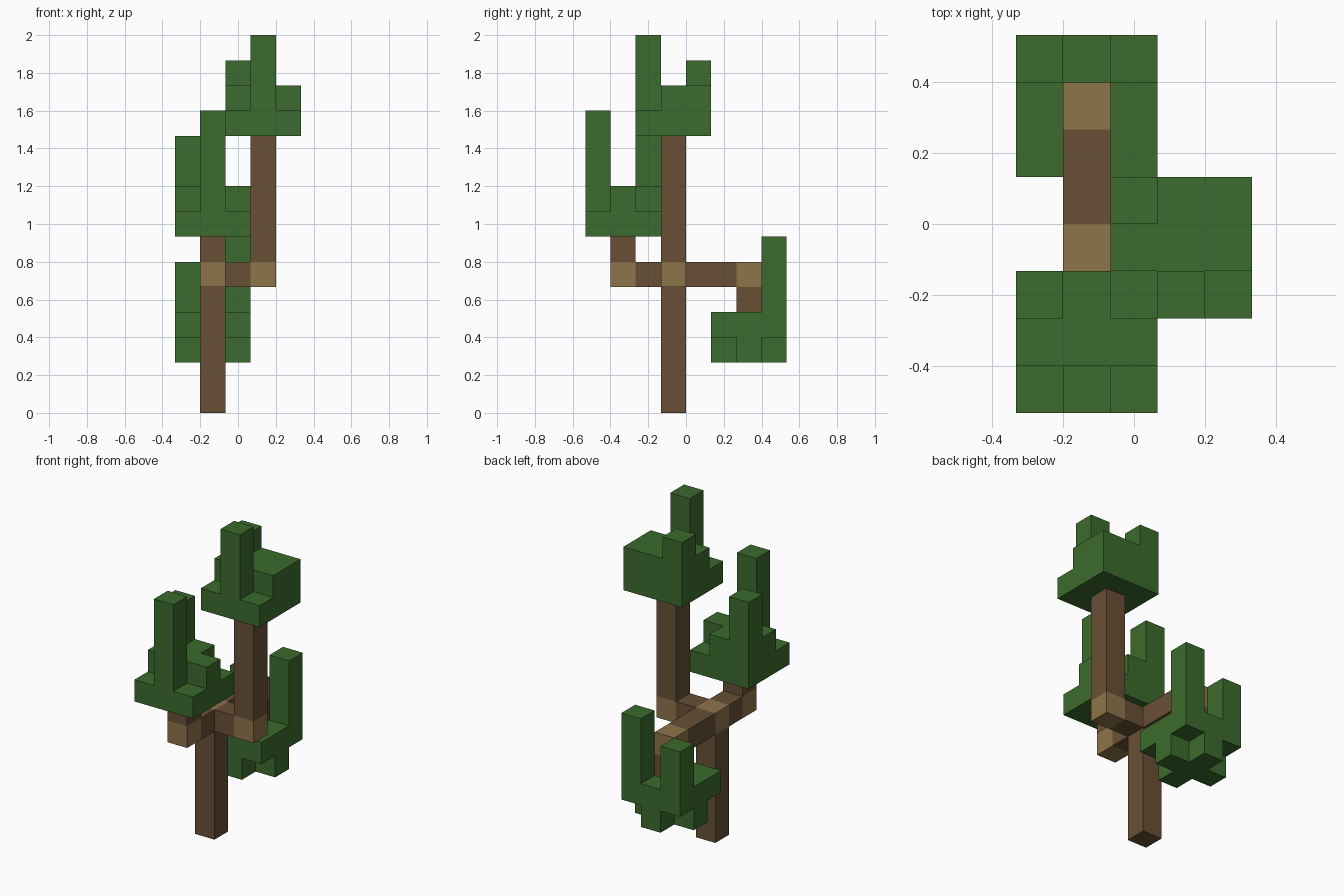
import bpy, bmesh
from mathutils import Vector

cube = bpy.data.objects.get("Cube")
if cube:
    bpy.data.objects.remove(cube, do_unlink=True)

U = 2 / 15                           # edge of one block
ORIGIN = Vector((-2.5, -4, 0)) * U   # corner of the block grid


def material(name, rgb):
    mat = bpy.data.materials.new(name)
    mat.use_nodes = True
    mat.diffuse_color = (*rgb, 1)
    bsdf = mat.node_tree.nodes["Principled BSDF"]
    bsdf.inputs["Base Color"].default_value = (*rgb, 1)
    bsdf.inputs["Roughness"].default_value = 0.9
    return mat


LEAF = material("leaf green", (0.044, 0.147, 0.026))
BARK = material("bark brown", (0.138, 0.080, 0.036))
JOINT = material("light joint wood", (0.275, 0.178, 0.070))


def block_box(low, high):
    """All grid cells from low to high, both included."""
    return {(i, j, k)
            for i in range(low[0], high[0] + 1)
            for j in range(low[1], high[1] + 1)
            for k in range(low[2], high[2] + 1)}


def build(name, cells, mat):
    """One closed shell around a set of grid cells."""
    bm = bmesh.new()
    for cell in cells:
        for axis in range(3):
            for sign in (-1, 1):
                beside = list(cell)
                beside[axis] += sign
                if tuple(beside) in cells:
                    continue
                centre = Vector(cell) + Vector((0.5, 0.5, 0.5))
                centre[axis] += sign / 2
                u, v = Vector((0, 0, 0)), Vector((0, 0, 0))
                u[(axis + 1) % 3] = v[(axis + 2) % 3] = 0.5
                loop = [centre - u - v, centre + u - v, centre + u + v, centre - u + v]
                bm.faces.new([bm.verts.new(p * U + ORIGIN) for p in loop[::sign]])
    bmesh.ops.remove_doubles(bm, verts=bm.verts, dist=U / 100)
    bmesh.ops.dissolve_limit(bm, angle_limit=0.01, verts=bm.verts, edges=bm.edges)
    mesh = bpy.data.meshes.new(name)
    bm.to_mesh(mesh)
    bm.free()
    mesh.materials.append(mat)
    bpy.context.collection.objects.link(bpy.data.objects.new(name, mesh))


def slab(i, j, k):
    """Square layer of leaves around a centre cell."""
    return block_box((i - 1, j - 1, k), (i + 1, j + 1, k))


def plus(i, j, k):
    """Cross-shaped layer of leaves around a centre cell."""
    return block_box((i - 1, j, k), (i + 1, j, k)) | block_box((i, j - 1, k), (i, j + 1, k))


# Trunk and branches
for name, low, high in (
        ("trunk", (1, 3, 0), (1, 3, 4)),
        ("front_branch", (1, 2, 5), (1, 2, 5)),
        ("front_stem", (1, 1, 6), (1, 1, 6)),
        ("left_branch", (2, 3, 5), (2, 3, 5)),
        ("left_stem", (3, 3, 6), (3, 3, 10)),
        ("back_branch", (1, 4, 5), (1, 5, 5)),
        ("back_stem", (1, 6, 4), (1, 6, 4))):
    build(name, block_box(low, high), BARK)

# Light joints where the wood turns
for name, cell in (
        ("trunk_joint", (1, 3, 5)), ("front_joint", (1, 1, 5)),
        ("left_joint", (3, 3, 5)), ("back_joint", (1, 6, 5))):
    build(name, {cell}, JOINT)

# Upper leaf cluster
build("upper_leaves",
      slab(3, 3, 11) | plus(3, 3, 12)
      | block_box((3, 2, 11), (3, 2, 14))
      | block_box((2, 4, 11), (2, 4, 13))
      | {(4, 4, 12)}, LEAF)

# Front leaf cluster
build("front_leaves",
      slab(1, 1, 7) | plus(1, 1, 8)
      | block_box((1, 0, 7), (1, 0, 11))
      | block_box((0, 2, 7), (0, 2, 10)), LEAF)

# Hanging back leaf cluster
build("back_leaves",
      plus(1, 6, 2) | slab(1, 6, 3)
      | block_box((2, 7, 3), (2, 7, 6))
      | block_box((0, 7, 3), (0, 7, 5)), LEAF)
